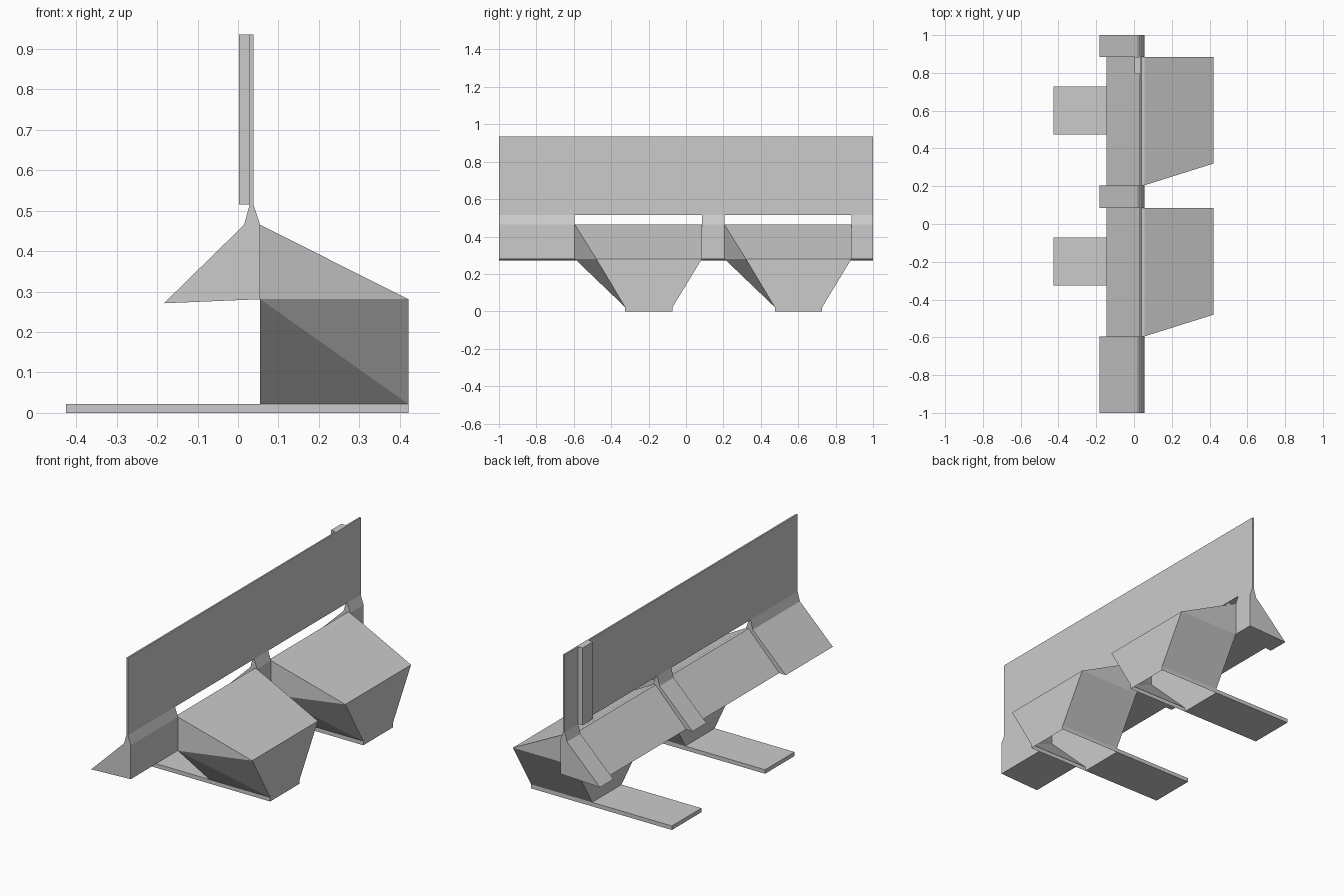
import bpy

if "Cube" in bpy.data.objects:
    bpy.data.objects.remove(bpy.data.objects["Cube"])

def mesh(name, verts, faces):
    me = bpy.data.meshes.new(name)
    me.from_pydata(verts, [], faces)
    me.update()
    ob = bpy.data.objects.new(name, me)
    bpy.context.collection.objects.link(ob)
    return ob

def extrude(name, profile, y0, y1):
    """Closed x-z profile (clockwise seen from the front) swept along y."""
    n = len(profile)
    verts = [(x, y, z) for y in (y0, y1) for x, z in profile]
    faces = [(i, (i + 1) % n, n + (i + 1) % n, n + i) for i in range(n)]
    faces += [tuple(reversed(range(n))), tuple(range(n, 2 * n))]
    return mesh(name, verts, faces)

def box(name, x0, x1, y0, y1, z0, z1):
    return extrude(name, [(x0, z0), (x0, z1), (x1, z1), (x1, z0)], y0, y1)

# Upright board and the post behind it
box("back_board", 0.029, 0.038, -1, 1, 0.515, 0.935)
box("board_post", 0.002, 0.029, 0.795, 0.885, 0.515, 0.935)

# Wedge-shaped supports under the board
support = [(0.029, 0.515), (0.038, 0.515), (0.055, 0.465),
           (0.055, 0.281), (-0.183, 0.271), (0.015, 0.465)]
for i, (a, b) in enumerate([(-1, -0.595), (0.085, 0.205), (0.885, 1)]):
    extrude(f"support_{i + 1}", support, a, b)

# Recessed sloping panels, hoppers and floor tongues, one set per opening
recess = [(0.04, 0.465), (0.055, 0.465), (0.055, 0.281), (-0.145, 0.273)]
BACK, FRONT = 0.055, 0.421
for i, dy in enumerate((0, 0.8)):
    extrude(f"sloping_panel_{i + 1}", recess, -0.595 + dy, 0.085 + dy)

    # Hopper shell, open underneath
    y = [v + dy for v in (-0.595, -0.48, -0.325, -0.072, 0.085)]
    verts = [(BACK, y[0], 0.465), (BACK, y[4], 0.465),
             (BACK, y[0], 0.281), (FRONT, y[1], 0.281),
             (FRONT, y[4], 0.281), (BACK, y[4], 0.281)]
    for z in (0.022, 0):
        verts += [(BACK, y[2], z), (FRONT, y[2], z),
                  (FRONT, y[3], z), (BACK, y[3], z)]
    faces = [(0, 3, 4, 1), (0, 2, 3), (1, 4, 5),
             (2, 6, 7), (2, 7, 3), (3, 7, 8, 4), (4, 8, 9, 5), (5, 9, 6, 2)]
    faces += [(6 + k, 10 + k, 10 + (k + 1) % 4, 6 + (k + 1) % 4) for k in range(3)]
    mesh(f"hopper_{i + 1}", verts, faces)

    box(f"floor_tongue_{i + 1}", -0.425, BACK, y[2], y[3], 0, 0.022)
